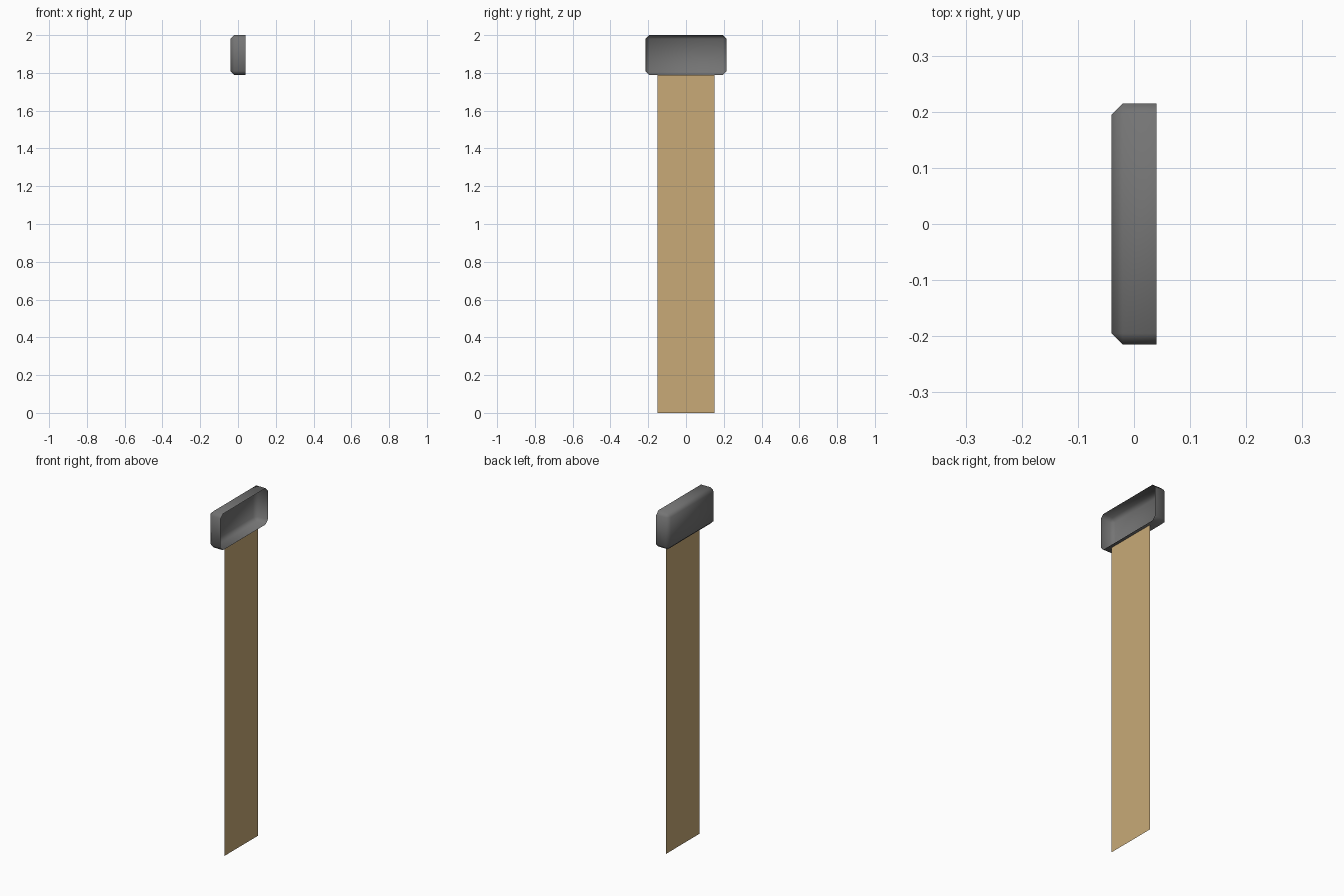
import bpy, bmesh
from mathutils import Matrix, Vector

if "Cube" in bpy.data.objects:
    bpy.data.objects.remove(bpy.data.objects["Cube"], do_unlink=True)


def material(name, rgb):
    mat = bpy.data.materials.new(name)
    mat.use_nodes = True
    color = (*rgb, 1)
    mat.diffuse_color = color
    mat.node_tree.nodes["Principled BSDF"].inputs["Base Color"].default_value = color
    return mat


def add_object(name, bm, mat, smooth=False):
    mesh = bpy.data.meshes.new(name)
    for face in bm.faces:
        face.smooth = smooth
    bm.to_mesh(mesh)
    bm.free()
    mesh.materials.append(mat)
    obj = bpy.data.objects.new(name, mesh)
    bpy.context.collection.objects.link(obj)
    return obj


grey = material("dark grey", (0.175, 0.175, 0.175))
tan = material("tan", (0.58, 0.40, 0.185))

FLOOR, TOP = 1.79, 2.0
HALF_DEPTH, HALF_LENGTH = 0.04, 0.215

# Open-sided shell: a chamfered block cut off at its open face
bm = bmesh.new()
size = Vector((4 * HALF_DEPTH, 2 * HALF_LENGTH, TOP - FLOOR))
centre = Vector((HALF_DEPTH, 0, (TOP + FLOOR) / 2))
bmesh.ops.create_cube(bm, size=1, matrix=Matrix.LocRotScale(centre, None, size))
bmesh.ops.bevel(bm, geom=bm.edges[:], offset=0.02, offset_type='OFFSET',
                segments=1, affect='EDGES')
bmesh.ops.bisect_plane(bm, geom=bm.verts[:] + bm.edges[:] + bm.faces[:],
                       plane_co=(HALF_DEPTH, 0, 0), plane_no=(1, 0, 0),
                       clear_outer=True)
add_object("shell", bm, grey, smooth=True)

# Thin flat strip hanging below the shell
bm = bmesh.new()
strip_x, strip_half = 0.021, 0.152
corners = [(-strip_half, 0), (strip_half, 0), (strip_half, FLOOR), (-strip_half, FLOOR)]
bm.faces.new([bm.verts.new((strip_x, y, z)) for y, z in corners])
add_object("hanging_strip", bm, tan)
